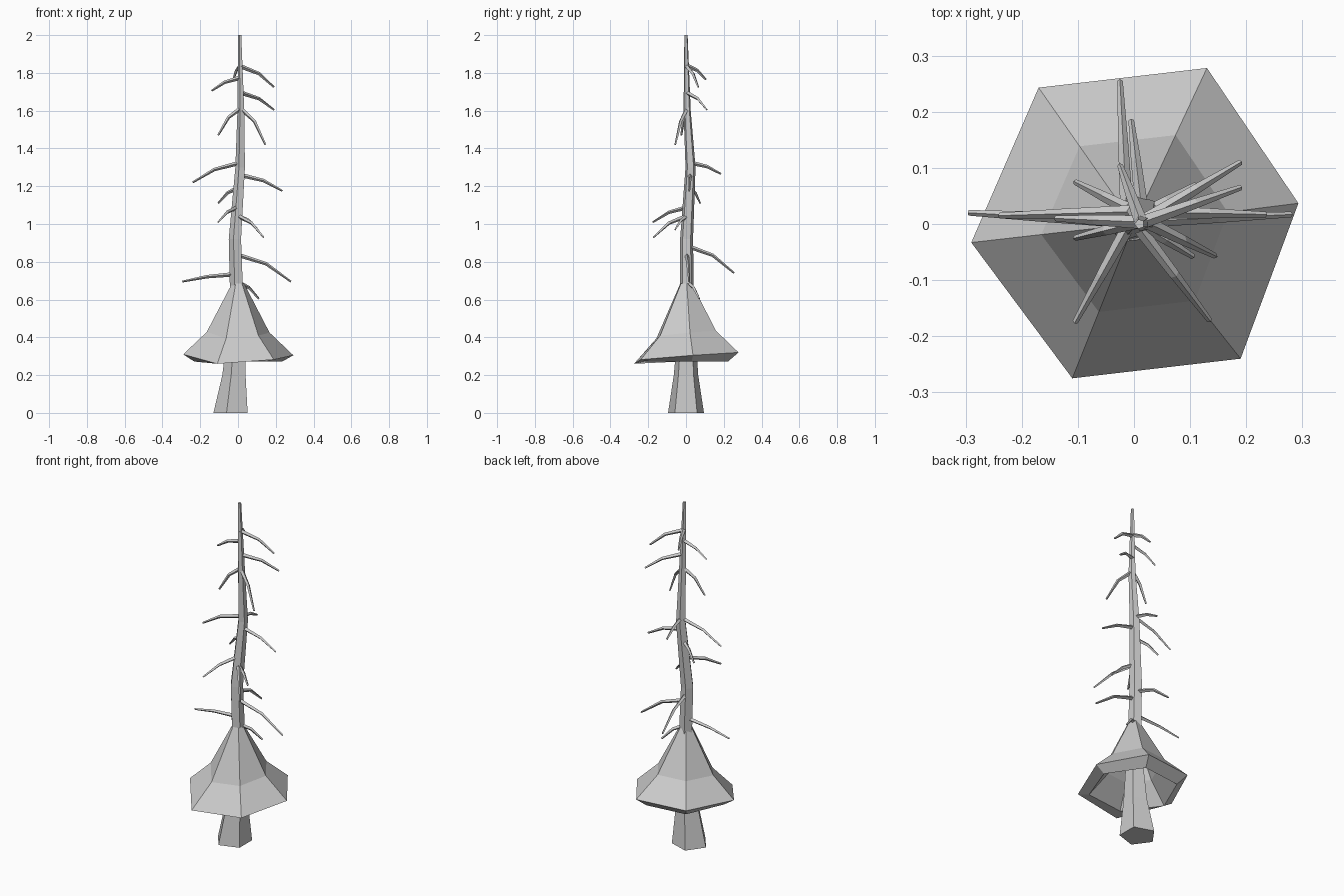
import bpy
from math import cos, sin, tau
from mathutils import Vector

if "Cube" in bpy.data.objects:
    bpy.data.objects.remove(bpy.data.objects["Cube"])


def loft(name, rings, caps=True):
    """Skin a list of equal-sized rings; without caps the last ring joins the first."""
    n = len(rings[0])
    verts = [v for ring in rings for v in ring]
    spans = len(rings) - 1 if caps else len(rings)
    faces = []
    for r in range(spans):
        a, b = r * n, (r + 1) % len(rings) * n
        faces += [(a + i, a + (i + 1) % n, b + (i + 1) % n, b + i) for i in range(n)]
    if caps:
        faces += [tuple(reversed(range(n))), tuple(range(len(verts) - n, len(verts)))]
    mesh = bpy.data.meshes.new(name)
    mesh.from_pydata(verts, [], faces)
    obj = bpy.data.objects.new(name, mesh)
    bpy.context.collection.objects.link(obj)
    return obj


def ring(centre, radius, sides, direction=Vector((0, 0, 1))):
    turn = direction.to_track_quat('Z', 'Y')
    return [Vector(centre) + turn @ Vector((radius * cos(tau * i / sides),
            radius * sin(tau * i / sides), 0)) for i in range(sides)]


# Trunk: crooked five-sided taper (x, y, z, radius)
TRUNK = [(-0.03, 0, 0, 0.1), (-0.015, 0, 0.2, 0.068), (-0.008, 0.002, 0.36, 0.055),
         (-0.005, 0.005, 0.66, 0.038), (-0.013, 0.003, 0.92, 0.036),
         (0.014, 0.024, 1.3, 0.028), (0.017, 0.006, 1.6, 0.02), (0.01, 0, 2.0, 0.009)]
loft("trunk", [ring(p[:3], p[3], 5) for p in TRUNK])


def trunk_axis(z):
    for a, b in zip(TRUNK, TRUNK[1:]):
        if a[2] <= z <= b[2]:
            return Vector(a[:3]).lerp(Vector(b[:3]), (z - a[2]) / (b[2] - a[2]))


# Foliage skirt: hollow six-sided cone with an uneven rim
RIM = [Vector(p) for p in [(0.293, 0.037, 0.305), (0.13, 0.278, 0.32), (-0.17, 0.243, 0.32),
                           (-0.29, -0.033, 0.31), (-0.11, -0.275, 0.26), (0.19, -0.24, 0.282)]]
apex = Vector((0, 0, 0.68))


def shrunk(scale, z):
    return [Vector((p.x * scale, p.y * scale, z)) for p in RIM]


middle = [Vector((p.x * 0.57, p.y * 0.57, apex.z + (p.z - apex.z) * 0.68)) for p in RIM]
loft("foliage_skirt", [RIM, middle, shrunk(0.11, 0.685),
                       shrunk(0.08, 0.6), shrunk(0.46, 0.39), shrunk(0.8, 0.272)], caps=False)

# Bare branches: tip x, y, z and height where each leaves the trunk
BRANCHES = [(-0.295, 0.02, 0.695, 0.735), (-0.24, 0.015, 1.22, 1.325), (-0.14, 0.01, 1.705, 1.775),
            (-0.105, 0.075, 1.11, 1.195), (-0.105, -0.175, 1.01, 1.09), (-0.105, -0.025, 1.47, 1.615),
            (-0.025, 0.255, 0.74, 0.885), (-0.005, 0.185, 1.265, 1.325), (-0.025, 0.105, 1.765, 1.84),
            (0.19, 0.065, 1.725, 1.835), (0.19, 0.11, 1.605, 1.695), (0.145, -0.057, 1.42, 1.61),
            (0.235, 0.017, 1.175, 1.26), (0.28, 0.017, 0.695, 0.84), (0.135, -0.172, 0.93, 1.045),
            (0.105, -0.058, 0.97, 1.045), (0.11, 0.07, 0.605, 0.695)]
for i, (x, y, z, start) in enumerate(BRANCHES, 1):
    base, tip = trunk_axis(start), Vector((x, y, z))
    mid = base.lerp(tip, 0.55)
    mid.z = start + (z - start) * 0.35
    loft(f"branch_{i}", [ring(base, 0.012, 4, mid - base), ring(mid, 0.009, 4, tip - base),
                         ring(tip, 0.005, 4, tip - mid)])
